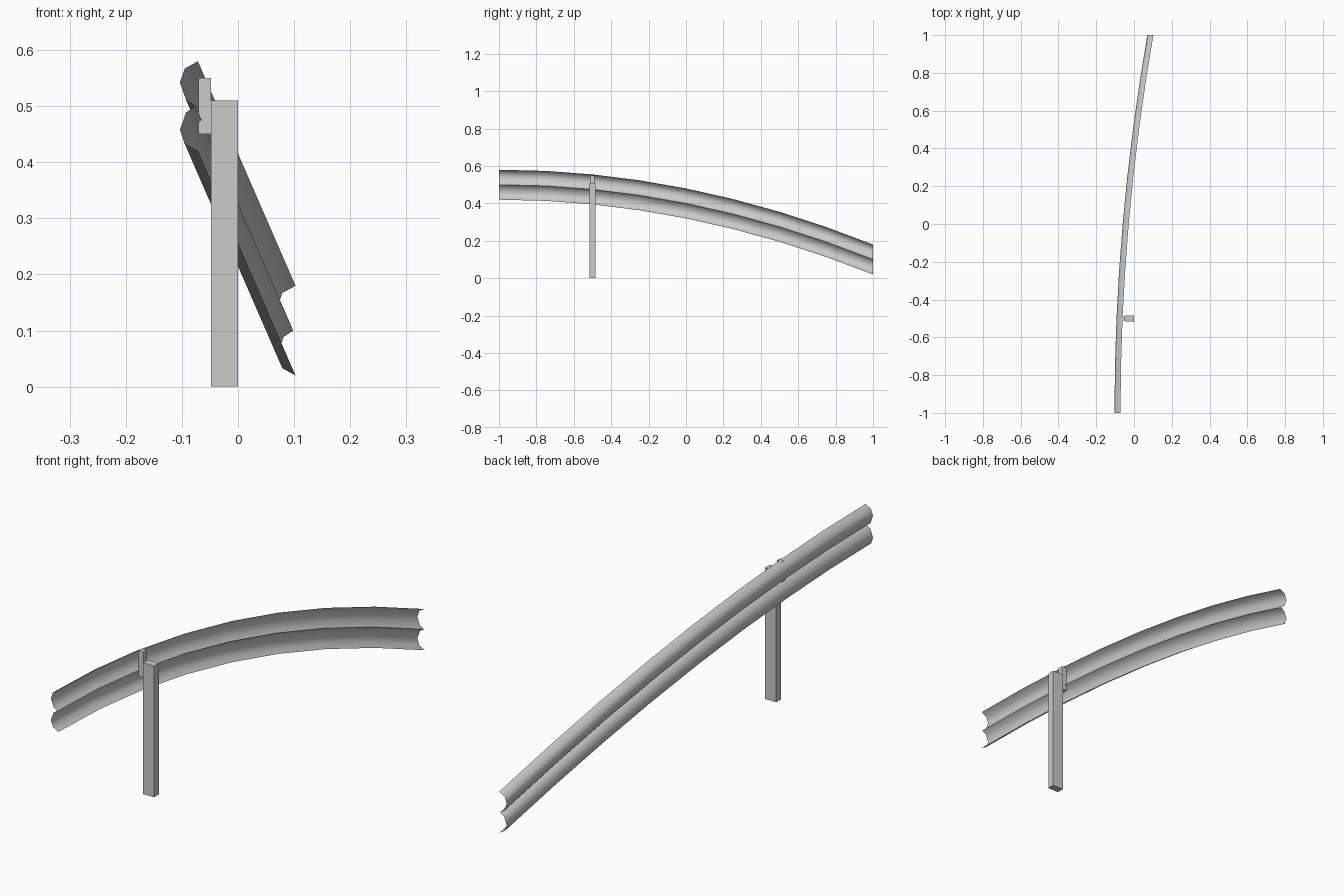
import bpy

if "Cube" in bpy.data.objects:
    bpy.data.objects.remove(bpy.data.objects["Cube"])

def box(name, x0, x1, y0, y1, z0, z1):
    bpy.ops.mesh.primitive_cube_add(size=1, location=((x0+x1)/2, (y0+y1)/2, (z0+z1)/2))
    o = bpy.context.object
    o.name = name
    o.scale = (x1-x0, y1-y0, z1-z0)
    bpy.ops.object.transform_apply(location=False, rotation=False, scale=True)
    return o

# W-beam rail: upper half of the profile (x offset, height from middle), mirrored below
half = [(0, .08), (-.0235, .067), (-.032, .042), (-.021, .011)]
profile = half + [(-.004, 0)] + [(x, -z) for x, z in reversed(half)]
n, segs = len(profile), 8
verts, faces = [], []
for i in range(segs + 1):
    t = i / segs
    # sweep that drops and drifts sideways along a parabola
    cx, cy, cz = -.0715 + .174*t*t, -1 + 2*t, .5 - .4*t*t
    verts += [(cx + px, cy, cz + pz) for px, pz in profile]
for i in range(segs):
    for j in range(n - 1):
        a = i*n + j
        faces.append((a, a + 1, a + n + 1, a + n))
mesh = bpy.data.meshes.new("guard_rail")
mesh.from_pydata(verts, [], faces)
rail = bpy.data.objects.new("guard_rail", mesh)
bpy.context.collection.objects.link(rail)
bpy.context.view_layer.objects.active = rail
rail.select_set(True)
bpy.ops.object.shade_smooth_by_angle(angle=1.1)
rail.select_set(False)

# Post and the spacer block joining it to the rail
box("post", -.048, 0, -.515, -.485, 0, .51)
box("spacer_block", -.07, -.048, -.51, -.49, .45, .55)
